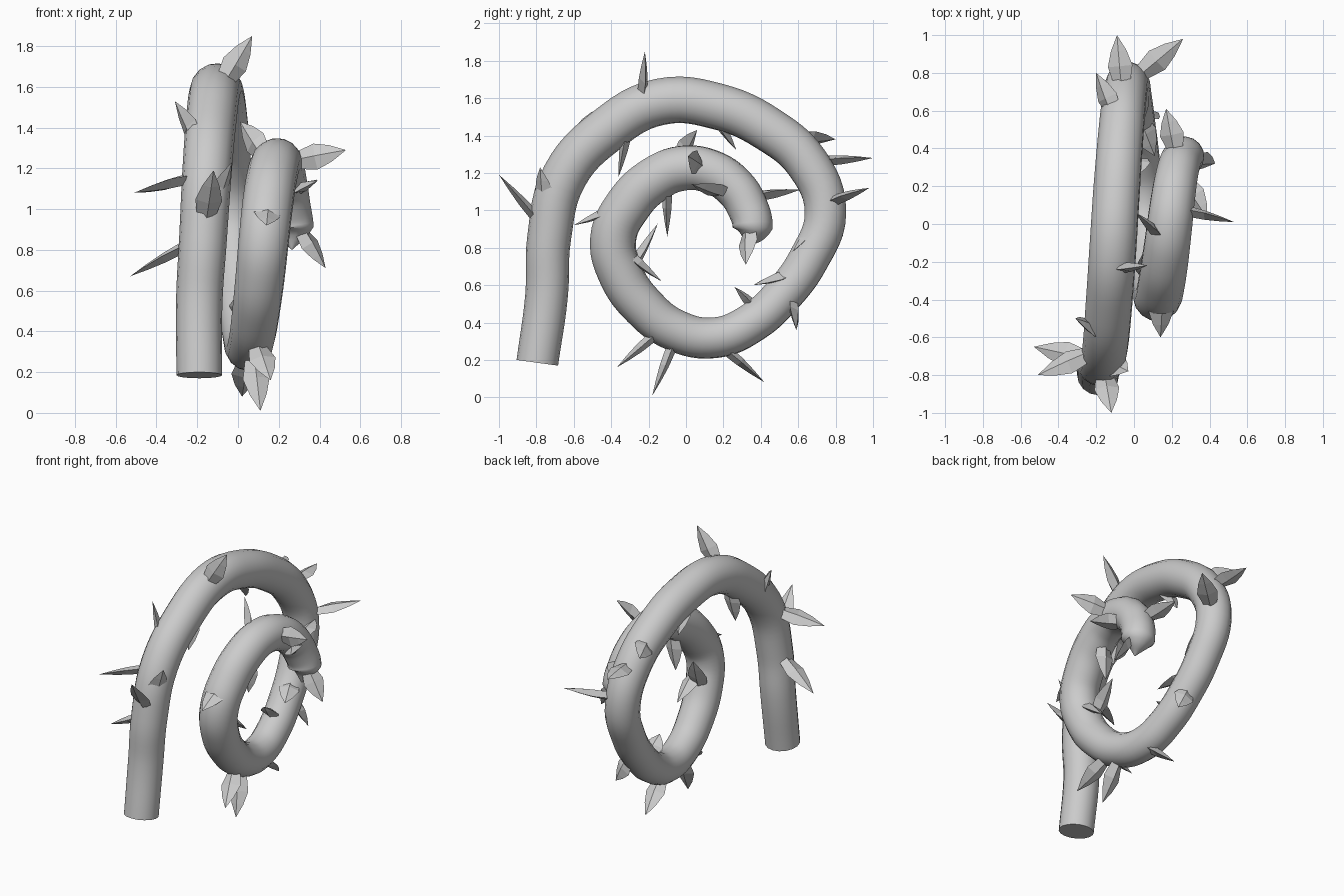
import bpy, bmesh
from math import cos, sin, radians
from mathutils import Vector

if "Cube" in bpy.data.objects:
    bpy.data.objects.remove(bpy.data.objects["Cube"])

# The vine is a spiral about (y .10, z .85): one radius every 24 degrees, wound inwards
STEP = 24
RADII = [.832, .82, .78, .768, .708, .676, .68, .66, .565, .516, .517, .534, .516,
         .49, .487, .489, .445, .415, .394, .357, .317, .283, .262, .23]


def on_vine(angle):
    """Centre line point at an angle, drifting steadily sideways in x."""
    turned = 180 - angle
    u = min(turned / STEP, len(RADII) - 1.001)
    i = int(max(u, 0))
    r = RADII[i] + (RADII[i + 1] - RADII[i]) * (u - i)
    a = radians(angle)
    return Vector((min(-.172 + .00083 * turned, .265), .1 + r * cos(a), .85 + r * sin(a)))


def thickness(i):
    return .116 + .009 * cos((i - 3) * .48)


# Vine: straight stem, then spiral with a pointed end
path = [(Vector((-.19, -.795, .185)), .112), (Vector((-.19, -.745, .55)), .114)]
path += [(on_vine(180 - STEP * i), thickness(i)) for i in range(len(RADII))]
path[-1] = (path[-1][0], .004)
cu = bpy.data.curves.new("vine", 'CURVE')
cu.dimensions = '3D'
cu.bevel_depth = 1.0
cu.bevel_resolution = 6
cu.resolution_u = 6
cu.use_fill_caps = True
sp = cu.splines.new('BEZIER')
sp.bezier_points.add(len(path) - 1)
for bp, (co, r) in zip(sp.bezier_points, path):
    bp.co = co
    bp.radius = r
    bp.handle_left_type = bp.handle_right_type = 'AUTO'
vine = bpy.data.objects.new("vine", cu)
bpy.context.collection.objects.link(vine)
bpy.context.view_layer.objects.active = vine
vine.select_set(True)
bpy.ops.object.convert(target='MESH')
bpy.ops.object.shade_smooth_by_angle(angle=0.9)

# Thorns: angle of the root on the spiral, then the tip
THORNS = [
    (116, .07, -.22, 1.85), (178, -.12, -1, 1.19), (174, -.03, -.78, 1.23),
    (157, -.51, -.8, 1.08), (179, -.53, -.65, .67), (150, -.31, -.5, 1.53),
    (121, -.13, -.36, 1.18), (89, -.13, .27, 1.32), (53, -.2, .8, 1.38),
    (37, -.09, 1, 1.28), (16, .26, .98, 1.12), (-314, .17, .61, 1.11),
    (12, .06, .57, .78), (-17, .11, .36, .6), (-53, .02, .26, .59),
    (-29, .13, .59, .36), (-86, .02, .42, .08), (-106, .11, -.18, .01),
    (-114, .16, -.37, .16), (-206, .14, -.6, .92), (-152, .05, -.15, .93),
    (-178, .16, -.13, .62), (-240, .15, -.1, .86), (-240, .01, .06, 1.43),
    (-268, .53, .01, 1.29), (-312, .39, .03, 1.14), (-334, .43, .32, .71)]


def thorn(bm, angle, *tip):
    """Flat leaf-like spike, wide across the vine and thin along it."""
    tip, root = Vector(tip), on_vine(angle)
    along = on_vine(angle - 5) - on_vine(angle + 5)
    axis = (tip - root).normalized()
    root = root + axis * .06
    side = along.cross(axis).normalized()
    thin = axis.cross(side)
    rings = []
    for t, w, d in ((0, .035, .03), (.45, .066, .024), (.72, .042, .014)):
        c = root.lerp(tip, t)
        rings.append([bm.verts.new(c + o) for o in
                      (side * w, thin * d, -side * w, -thin * d)])
    end = bm.verts.new(tip)
    for i in range(4):
        j = (i + 1) % 4
        for a, b in zip(rings, rings[1:]):
            bm.faces.new((a[i], a[j], b[j], b[i]))
        bm.faces.new((rings[-1][i], rings[-1][j], end))
    bm.faces.new(rings[0][::-1])


bm = bmesh.new()
for t in THORNS:
    thorn(bm, *t)
bmesh.ops.recalc_face_normals(bm, faces=bm.faces)
me = bpy.data.meshes.new("thorns")
bm.to_mesh(me)
bm.free()
bpy.context.collection.objects.link(bpy.data.objects.new("thorns", me))
